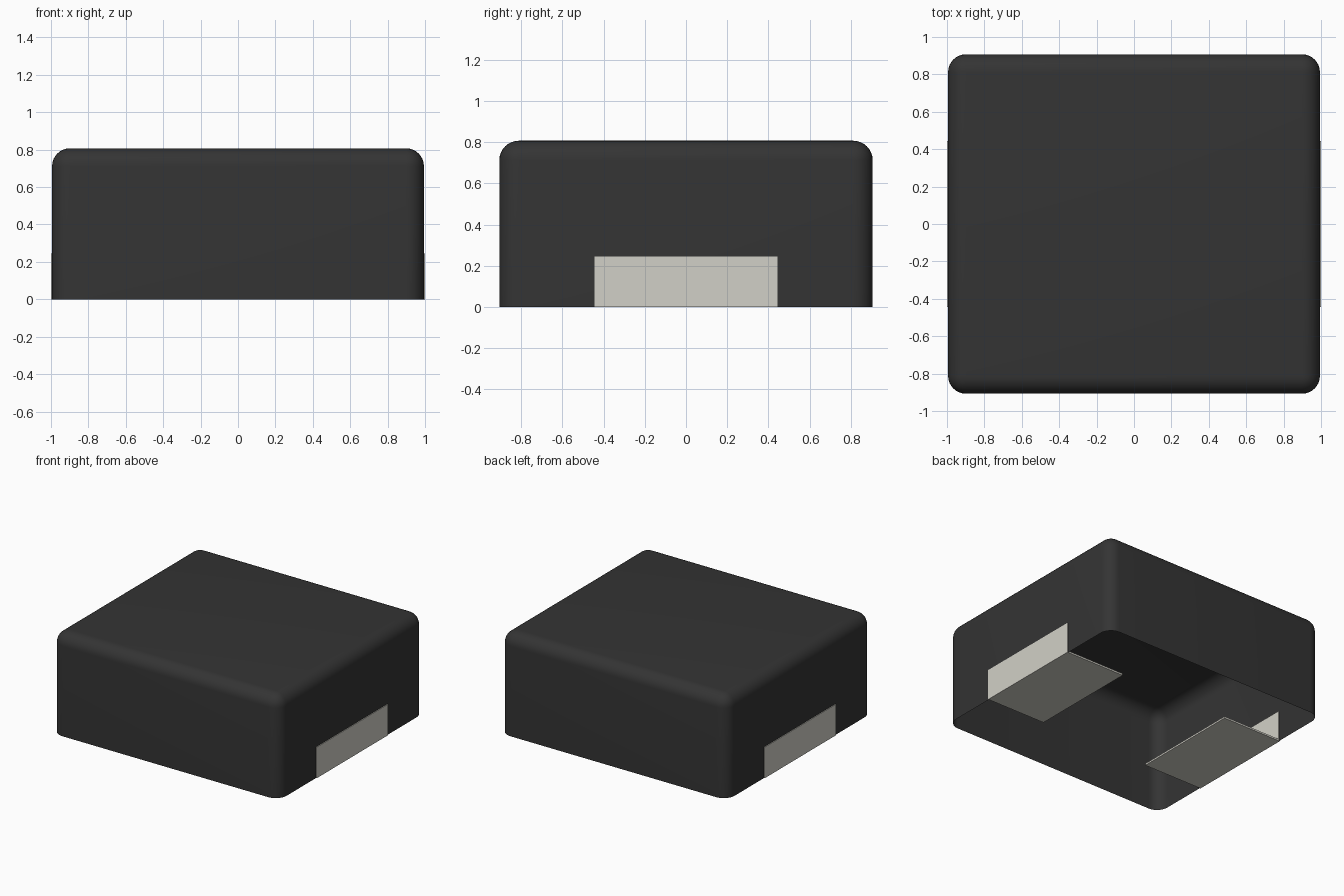
import bpy
import bmesh
import math

cube = bpy.data.objects.get("Cube")
if cube:
    bpy.data.objects.remove(cube, do_unlink=True)


def make_material(name, colour):
    mat = bpy.data.materials.new(name)
    mat.use_nodes = True
    mat.diffuse_color = (*colour, 1)
    mat.node_tree.nodes["Principled BSDF"].inputs["Base Color"].default_value = (*colour, 1)
    return mat


def add_object(name, bm, mat):
    bmesh.ops.recalc_face_normals(bm, faces=bm.faces)
    mesh = bpy.data.meshes.new(name)
    bm.to_mesh(mesh)
    bm.free()
    mesh.materials.append(mat)
    obj = bpy.data.objects.new(name, mesh)
    bpy.context.collection.objects.link(obj)
    return obj


black = make_material("charcoal_black", (0.034, 0.034, 0.034))
metal = make_material("tinned_metal", (0.64, 0.63, 0.57))

HALF_X, HALF_Y, HEIGHT = 0.994, 0.907, 0.807
RADIUS = 0.095

# Housing: hollow cap, rounded on the top and upright edges, open below
bm = bmesh.new()
bmesh.ops.create_cube(bm, size=1)
for v in bm.verts:
    v.co = (v.co.x * 2 * HALF_X, v.co.y * 2 * HALF_Y, (v.co.z + 0.5) * HEIGHT)
rounded = [e for e in bm.edges if any(v.co.z > 0.1 for v in e.verts)]
bmesh.ops.bevel(bm, geom=rounded, offset=RADIUS, offset_type='OFFSET',
                segments=8, profile=0.5, affect='EDGES')
floor = [f for f in bm.faces if all(v.co.z < 0.001 for v in f.verts)]
bmesh.ops.delete(bm, geom=floor, context='FACES')
housing = add_object("housing", bm, black)
bpy.ops.object.select_all(action='DESELECT')
housing.select_set(True)
bpy.context.view_layer.objects.active = housing
bpy.ops.object.shade_smooth_by_angle(angle=math.radians(35))

# Terminals: thin L-shaped strips folded up the side walls from below
T = 0.014
PROFILE = [(0.48, 0), (1, 0), (1, 0.245), (1 - T, 0.245), (1 - T, T), (0.48, T)]
for name, side in (("left_terminal", 1), ("right_terminal", -1)):
    bm = bmesh.new()
    face = bm.faces.new([bm.verts.new((side * x, -0.445, z)) for x, z in PROFILE])
    ext = bmesh.ops.extrude_face_region(bm, geom=[face])
    moved = [g for g in ext["geom"] if isinstance(g, bmesh.types.BMVert)]
    bmesh.ops.translate(bm, verts=moved, vec=(0, 0.89, 0))
    add_object(name, bm, metal)
